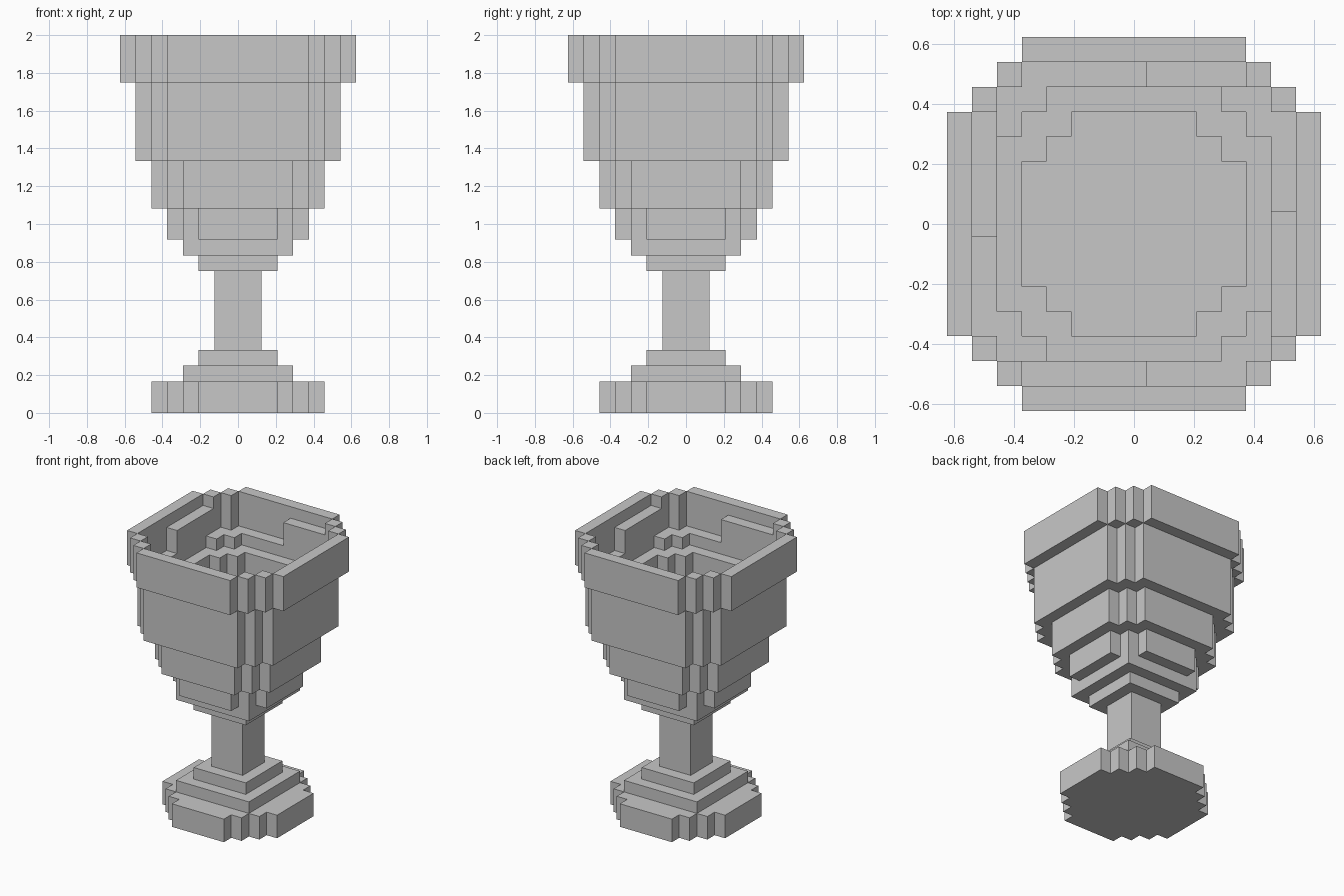
import bpy
import bmesh

cube = bpy.data.objects.get("Cube")
if cube:
    bpy.data.objects.remove(cube, do_unlink=True)

U = 1 / 12  # size of one block

grey = bpy.data.materials.new("stone_grey")
grey.use_nodes = True
grey.diffuse_color = (0.575, 0.575, 0.575, 1)
grey.node_tree.nodes["Principled BSDF"].inputs["Base Color"].default_value = (0.575, 0.575, 0.575, 1)


def stepped_outline(half, flat):
    """Outline with staircase corners: half width and half length of each flat side."""
    quarter = [(half, flat)]
    x, y = half, flat
    while x > flat:
        quarter += [(x - 1, y), (x - 1, y + 1)]
        x, y = x - 1, y + 1
    points = []
    for _ in range(4):
        points += quarter
        quarter = [(-b, a) for a, b in quarter]
    return points


def box_outline(x0, x1, y0, y1):
    return [(x0, y0), (x1, y0), (x1, y1), (x0, y1)]


def slab(name, loops, z0, z1):
    """Prism from an outer loop and an optional hole."""
    bm = bmesh.new()
    edges = []
    for loop in loops:
        verts = [bm.verts.new((x * U, y * U, z0 * U)) for x, y in loop]
        edges += [bm.edges.new((verts[i - 1], verts[i])) for i in range(len(verts))]
    bmesh.ops.triangle_fill(bm, use_beauty=True, use_dissolve=False, edges=edges)
    top = bmesh.ops.extrude_face_region(bm, geom=bm.faces[:], use_keep_orig=True)["geom"]
    bmesh.ops.translate(bm, vec=(0, 0, (z1 - z0) * U),
                        verts=[g for g in top if isinstance(g, bmesh.types.BMVert)])
    bmesh.ops.recalc_face_normals(bm, faces=bm.faces[:])
    mesh = bpy.data.meshes.new(name)
    bm.to_mesh(mesh)
    bm.free()
    mesh.materials.append(grey)
    obj = bpy.data.objects.new(name, mesh)
    bpy.context.collection.objects.link(obj)


# Solid tiers: name, half width, half flat, bottom, top
for name, half, flat, z0, z1 in [
    ("foot", 5.5, 2.5, 0, 2),
    ("foot_step_lower", 3.5, 3.5, 2, 3),
    ("foot_step_upper", 2.5, 2.5, 3, 4),
    ("stem", 1.5, 1.5, 4, 9),
    ("bowl_collar_lower", 2.5, 2.5, 9, 10),
    ("bowl_collar_upper", 3.5, 3.5, 10, 11),
    ("bowl_base", 4.5, 2.5, 11, 13),
]:
    slab(name, [stepped_outline(half, flat)], z0, z1)

# Hollow tiers: name, outer half and flat, inner half and flat, bottom, top
for name, half, flat, hole, hole_flat, z0, z1 in [
    ("bowl_lower", 5.5, 3.5, 4.5, 2.5, 13, 16),
    ("bowl_wall", 6.5, 4.5, 4.5, 2.5, 16, 20),
    ("bowl_ledge", 6.5, 4.5, 5.5, 3.5, 20, 21),
]:
    slab(name, [stepped_outline(half, flat), stepped_outline(hole, hole_flat)], z0, z1)

# Rim: one long bar and two corner blocks per side, turned around the cup
rim_parts = {
    "rim_bar": box_outline(-4.5, 4.5, 6.5, 7.5),
    "rim_corner_a": box_outline(4.5, 5.5, 5.5, 6.5),
    "rim_corner_b": box_outline(-5.5, -4.5, 5.5, 6.5),
}
for side in ("back", "right", "front", "left"):
    for part, outline in rim_parts.items():
        slab(f"{part}_{side}", [outline], 21, 24)
    rim_parts = {part: [(-y, x) for x, y in outline] for part, outline in rim_parts.items()}

# Raised strips along the inside of the rim
for name, x0, x1, y0, y1 in [
    ("rim_strip_back", 0.5, 4.5, 5.5, 6.5),
    ("rim_strip_front", -4.5, 0.5, -6.5, -5.5),
    ("rim_strip_left", 5.5, 6.5, -4.5, 0.5),
    ("rim_strip_right", -6.5, -5.5, -0.5, 4.5),
]:
    slab(name, [box_outline(x0, x1, y0, y1)], 21, 23)
